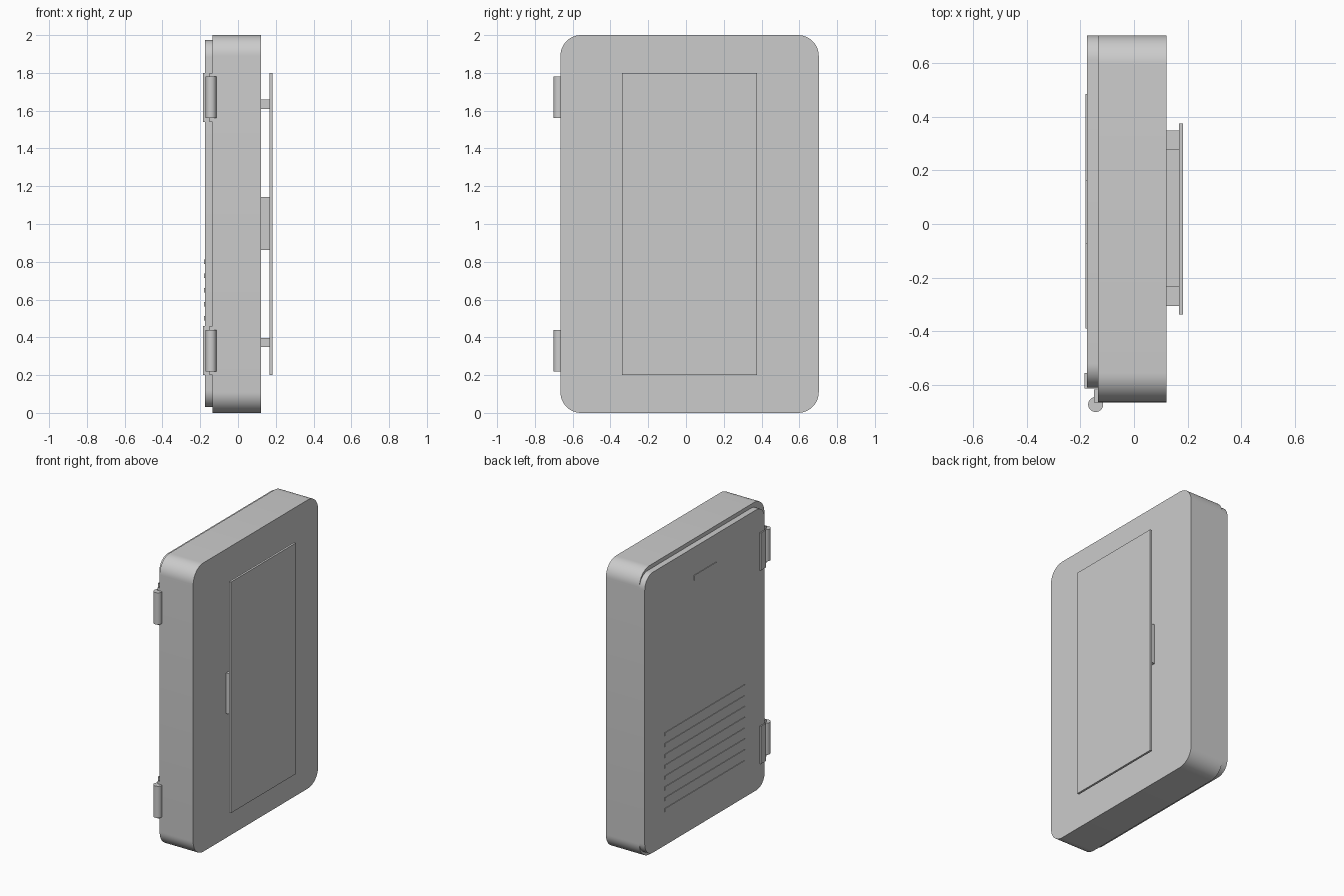
import bpy, bmesh, math

if "Cube" in bpy.data.objects:
    bpy.data.objects.remove(bpy.data.objects["Cube"])


def finish(name, bm, smooth=False):
    bmesh.ops.recalc_face_normals(bm, faces=bm.faces)
    mesh = bpy.data.meshes.new(name)
    bm.to_mesh(mesh)
    bm.free()
    obj = bpy.data.objects.new(name, mesh)
    bpy.context.collection.objects.link(obj)
    if smooth:
        mesh.shade_smooth()
        mesh.set_sharp_from_angle(angle=math.radians(30))
    return obj


def box(name, x, y, z):
    bm = bmesh.new()
    bmesh.ops.create_cube(bm, size=1)
    for v in bm.verts:
        v.co = [(lo + hi) / 2 + c * (hi - lo) for c, (lo, hi) in zip(v.co, (x, y, z))]
    return finish(name, bm)


def rounded_slab(name, x, y, z, r, steps=12):
    """Rounded rectangle in the YZ plane, extruded along X."""
    bm = bmesh.new()
    corners = [(y[1] - r, z[1] - r), (y[0] + r, z[1] - r),
               (y[0] + r, z[0] + r), (y[1] - r, z[0] + r)]
    verts = []
    for i, (cy, cz) in enumerate(corners):
        for s in range(steps + 1):
            a = math.pi / 2 * (i + s / steps)
            verts.append(bm.verts.new((x[0], cy + r * math.cos(a), cz + r * math.sin(a))))
    face = bm.faces.new(verts)
    new = bmesh.ops.extrude_face_region(bm, geom=[face], use_keep_orig=True)["geom"]
    moved = [g for g in new if isinstance(g, bmesh.types.BMVert)]
    bmesh.ops.translate(bm, verts=moved, vec=(x[1] - x[0], 0, 0))
    return finish(name, bm, True)


def barrel(name, x, y, z, r):
    bm = bmesh.new()
    bmesh.ops.create_cone(bm, cap_ends=True, segments=32, radius1=r, radius2=r, depth=z[1] - z[0])
    bmesh.ops.translate(bm, verts=bm.verts, vec=(x, y, (z[0] + z[1]) / 2))
    return finish(name, bm, True)


# Main case and the door on its -x side
rounded_slab("case", (-0.135, 0.122), (-0.665, 0.703), (0, 2), 0.11)
rounded_slab("door", (-0.176, -0.135), (-0.61, 0.703), (0.03, 1.973), 0.09)

# Raised louvre strips and the small blank plate on the door
for i in range(8):
    z = 0.80 - i * 0.075
    box(f"louvre_{i + 1}", (-0.180, -0.17), (-0.39, 0.485), (z - 0.012, z + 0.012))
box("door_plate", (-0.180, -0.17), (-0.075, 0.165), (1.745, 1.78))

# Two hinges: door strap, case leaf and barrel
for label, zc in (("lower", 0.33), ("upper", 1.67)):
    span = (zc - 0.13, zc + 0.13)
    box(f"{label}_hinge_strap", (-0.185, -0.135), (-0.613, -0.555), span)
    box(f"{label}_hinge_leaf", (-0.150, -0.13), (-0.665, -0.618), span)
    barrel(f"{label}_hinge_barrel", -0.143, -0.673, (zc - 0.11, zc + 0.11), 0.028)

# Mounting plate carried on three spacers
box("mounting_plate", (0.167, 0.182), (-0.338, 0.375), (0.2, 1.8))
box("middle_spacer", (0.12, 0.168), (-0.305, 0.348), (0.862, 1.143))
for label, z in (("lower", 0.348), ("upper", 1.61)):
    box(f"{label}_spacer", (0.12, 0.168), (-0.235, 0.277), (z, z + 0.048))
